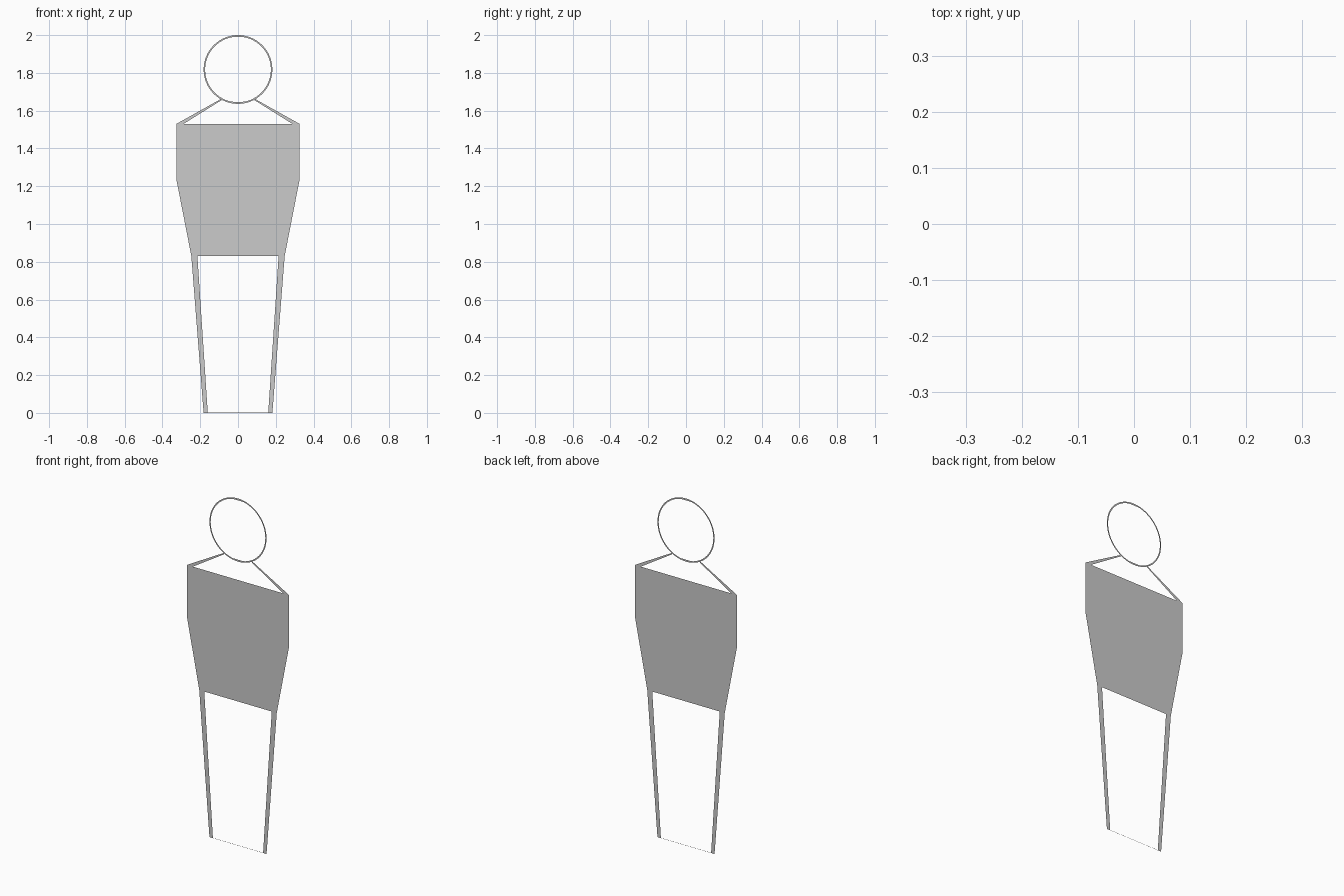
import bpy
import bmesh
from math import sin, cos, pi

if "Cube" in bpy.data.objects:
    bpy.data.objects.remove(bpy.data.objects["Cube"])


def flat_part(name, polygons):
    """Flat upright sheet in the XZ plane, facing -y."""
    bm = bmesh.new()
    for poly in polygons:
        bm.faces.new([bm.verts.new((x, 0, z)) for x, z in poly])
    bmesh.ops.remove_doubles(bm, verts=bm.verts, dist=1e-5)
    for f in bm.faces:
        f.normal_update()
        if f.normal.y > 0:
            f.normal_flip()
    mesh = bpy.data.meshes.new(name)
    bm.to_mesh(mesh)
    bm.free()
    obj = bpy.data.objects.new(name, mesh)
    bpy.context.collection.objects.link(obj)
    return obj


def mirrored(poly):
    return [(-x, z) for x, z in reversed(poly)]


# Head: thin ring whose inner edge is cut flat at top and bottom
N, CZ, R_OUT, R_IN, FLAT = 64, 1.818, 0.182, 0.174, 0.171
outer, inner = [], []
for i in range(N):
    a = 2 * pi * i / N
    outer.append((R_OUT * cos(a), CZ + R_OUT * sin(a)))
    inner.append((R_IN * cos(a), CZ + max(-FLAT, min(FLAT, R_IN * sin(a)))))
flat_part("head_outline", [
    (outer[i], outer[(i + 1) % N], inner[(i + 1) % N], inner[i])
    for i in range(N)])

# Torso: tapered panel
flat_part("torso", [[(-0.326, 1.53), (-0.326, 1.235), (-0.247, 0.83),
                     (0.247, 0.83), (0.326, 1.235), (0.326, 1.53)]])

# Shoulders and legs: slim tapering strips on both sides
shoulder = [(0.326, 1.53), (0.09, 1.662), (0.088, 1.655), (0.288, 1.53)]
leg = [(0.247, 0.83), (0.215, 0.83), (0.16, 0.0), (0.182, 0.0)]
for side, flip in (("right", False), ("left", True)):
    for part, poly in (("shoulder", shoulder), ("leg", leg)):
        flat_part(f"{side}_{part}", [mirrored(poly) if flip else poly])

# Hairline strip joining the feet
flat_part("foot_line", [[(-0.16, 0), (0.16, 0), (0.16, 0.0015), (-0.16, 0.0015)]])
